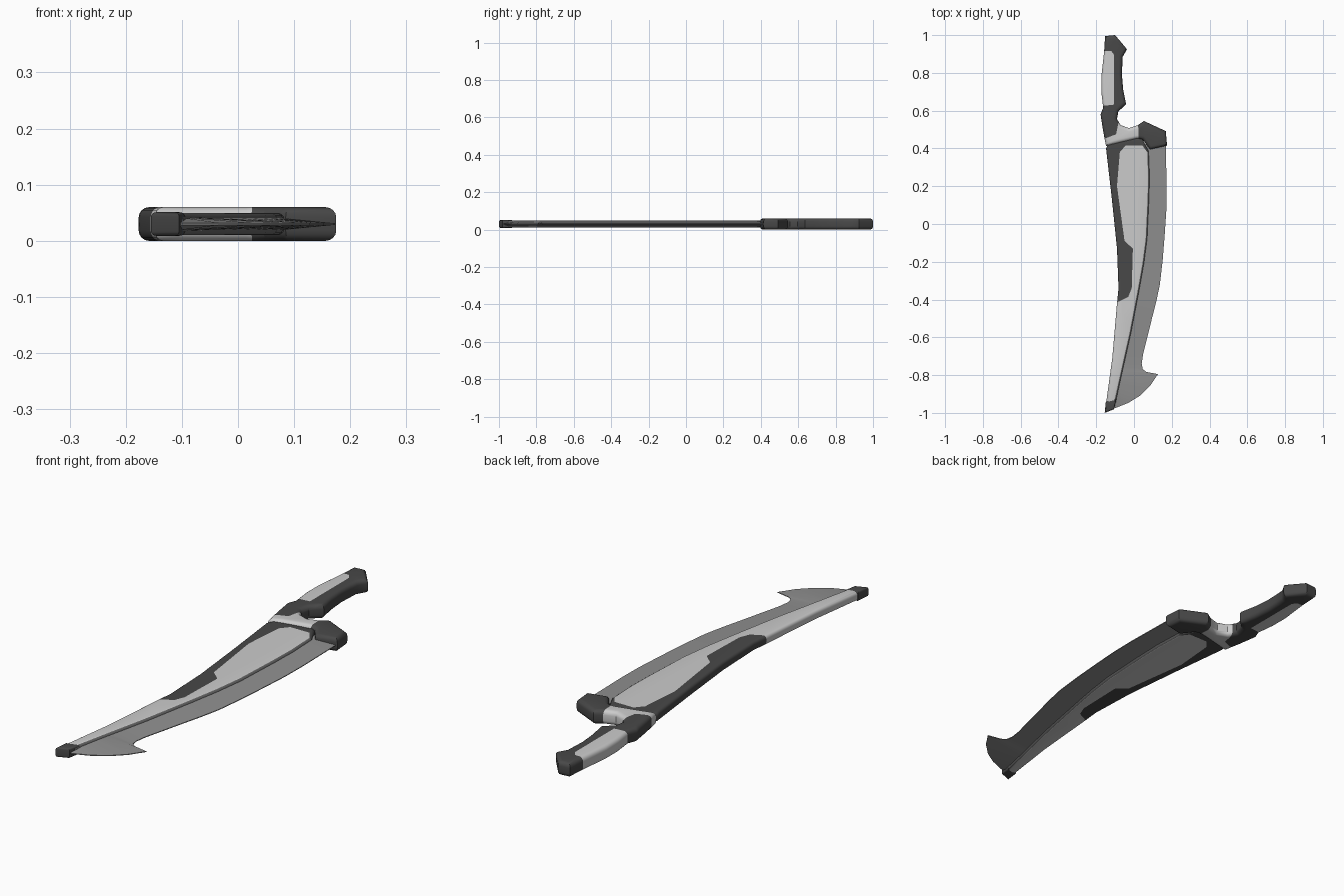
import bpy, bmesh, math
from mathutils import Vector

if "Cube" in bpy.data.objects:
    bpy.data.objects.remove(bpy.data.objects["Cube"])

def material(name, v):
    m = bpy.data.materials.new(name)
    m.diffuse_color = (v, v, v, 1)
    m.use_nodes = True
    m.node_tree.nodes["Principled BSDF"].inputs["Base Color"].default_value = m.diffuse_color
    return m

LIGHT = material("light grey", 0.60)
STEEL = material("steel grey", 0.28)
DARK = material("charcoal", 0.065)
RAIL = material("rail grey", 0.14)
MID = 0.03  # mid-plane height

def finish(bm, name, mats, angle=35):
    bmesh.ops.recalc_face_normals(bm, faces=bm.faces)
    me = bpy.data.meshes.new(name)
    bm.to_mesh(me)
    bm.free()
    for m in mats:
        me.materials.append(m)
    ob = bpy.data.objects.new(name, me)
    bpy.context.collection.objects.link(ob)
    bpy.ops.object.select_all(action='DESELECT')
    ob.select_set(True)
    bpy.context.view_layer.objects.active = ob
    bpy.ops.object.shade_smooth_by_angle(angle=math.radians(angle))
    return ob

def inset(pts, d):
    """Mitred inward offset of a closed outline."""
    n = len(pts)
    P = [Vector(p) for p in pts]
    area = sum(P[i].x * P[(i + 1) % n].y - P[(i + 1) % n].x * P[i].y for i in range(n))
    s = 1 if area > 0 else -1
    out = []
    for i in range(n):
        a = (P[i] - P[i - 1]).normalized()
        b = (P[(i + 1) % n] - P[i]).normalized()
        na, nb = Vector((-a.y, a.x)) * s, Vector((-b.y, b.x)) * s
        m = (na + nb).normalized()
        out.append(P[i] + m * d / max(0.5, m.dot(na)))
    return out

def rounded_slab(pts, half, r, steps=4):
    """Outline extruded to +-half about MID with rounded rims."""
    bm = bmesh.new()
    prof = [(r * (1 - math.sin(t)), half - r + r * math.cos(t))
            for t in [math.pi / 2 * k / steps for k in range(steps + 1)]]
    prof = prof + [(d, -z) for d, z in reversed(prof)]
    rings = [[bm.verts.new((p.x, p.y, MID + z)) for p in inset(pts, d)] for d, z in prof]
    n = len(pts)
    for A, B in zip(rings, rings[1:]):
        for i in range(n):
            bm.faces.new((A[i], A[(i + 1) % n], B[(i + 1) % n], B[i]))
    bm.faces.new(rings[0])
    bm.faces.new(rings[-1])
    bmesh.ops.triangulate(bm, faces=[f for f in bm.faces if len(f.verts) > 4])
    bmesh.ops.recalc_face_normals(bm, faces=bm.faces)
    return bm

def inside(p, poly):
    hit = False
    for (x1, y1), (x2, y2) in zip(poly, poly[1:] + poly[:1]):
        if (y1 > p.y) != (y2 > p.y) and p.x < (x2 - x1) * (p.y - y1) / (y2 - y1) + x1:
            hit = not hit
    return hit

def paint(bm, regions):
    """Cut the mesh along each region's sides, then colour faces within."""
    for poly, _ in regions:
        for a, b in zip(poly, poly[1:] + poly[:1]):
            bmesh.ops.bisect_plane(bm, geom=bm.verts[:] + bm.edges[:] + bm.faces[:], dist=1e-5,
                                   plane_co=(a[0], a[1], 0),
                                   plane_no=(b[1] - a[1], a[0] - b[0], 0))
    bmesh.ops.triangulate(bm, faces=[f for f in bm.faces if len(f.verts) > 4])
    for f in bm.faces:
        c = f.calc_center_median()
        for poly, idx in regions:
            if inside(c, poly):
                f.material_index = idx

# Grip, finger notch and guard as one rounded slab
handle = [(-0.153, 0.995), (-0.10, 1.0), (-0.037, 0.925), (-0.060, 0.885), (-0.064, 0.79),
          (-0.057, 0.71), (-0.042, 0.635), (-0.083, 0.595), (-0.090, 0.555), (-0.070, 0.523),
          (-0.027, 0.508), (0.020, 0.523), (0.053, 0.545), (0.168, 0.492), (0.175, 0.415),
          (0.085, 0.395), (0.045, 0.448), (0.015, 0.452), (-0.148, 0.412), (-0.163, 0.49),
          (-0.177, 0.58), (-0.163, 0.615), (-0.173, 0.70), (-0.173, 0.78), (-0.158, 0.915)]
bm = rounded_slab(handle, 0.03, 0.018)
paint(bm, [
    ([(-0.3, 0.61), (-0.105, 0.632), (-0.105, 0.895), (-0.12, 0.915), (-0.3, 0.915)], 1),
    ([(-0.2, 0.435), (-0.095, 0.475), (-0.078, 0.56), (0.02, 0.56), (0.025, 0.46),
      (0.02, 0.40), (-0.2, 0.36)], 1)])
finish(bm, "handle_and_guard", [DARK, LIGHT])

# Blade spine: light body with dark backing and frame
divider = [(0.078, 0.385), (0.083, 0.25), (0.08, 0.13), (0.07, -0.08), (0.053, -0.21),
           (0.03, -0.34), (-0.016, -0.58), (-0.063, -0.79), (-0.098, -0.95)]
back = [(-0.148, -0.95), (-0.115, -0.71), (-0.09, -0.42), (-0.082, -0.34), (-0.09, -0.13),
        (-0.118, 0.14), (-0.148, 0.40), (-0.13, 0.435), (0.04, 0.46)]
bm = rounded_slab(divider + back, 0.02, 0.013)
paint(bm, [([(-0.2, 0.5), (0.2, 0.5), (0.2, 0.375), (0.07, 0.38), (0.045, 0.415),
             (-0.045, 0.415), (-0.075, 0.38), (-0.09, 0.20), (-0.05, -0.09), (-0.006, -0.13),
             (-0.012, -0.34), (-0.03, -0.385), (-0.08, -0.41), (-0.2, -0.42)], 1)])
for f in bm.faces:  # bevelled rail beside the cutting edge
    if f.normal.x > 0.25 and f.material_index == 0:
        f.material_index = 2
finish(bm, "blade_spine", [LIGHT, DARK, RAIL])

# Cutting edge: wedge lofted from the divider to the outer curve, with hook
def divider_x(y):
    for (x1, y1), (x2, y2) in zip(divider, divider[1:]):
        if y >= y2:
            return x1 + (x2 - x1) * (y - y1) / (y2 - y1)
    return divider[-1][0]

outer = [(0.168, 0.43, 0.43), (0.173, 0.185, 0.20), (0.171, 0.07, 0.09), (0.163, -0.05, -0.03),
         (0.152, -0.19, -0.17), (0.137, -0.32, -0.29), (0.118, -0.41, -0.38),
         (0.095, -0.50, -0.48), (0.068, -0.61, -0.60), (0.048, -0.69, -0.68),
         (0.041, -0.74, -0.73), (0.046, -0.768, -0.76), (0.065, -0.783, -0.78),
         (0.127, -0.795, -0.80), (0.085, -0.857, -0.84), (0.03, -0.91, -0.88),
         (-0.03, -0.947, -0.91), (-0.10, -0.975, -0.95)]
bm = bmesh.new()
sections = []
for x, y, yi in outer:
    xi = divider_x(yi) - 0.015
    sections.append([bm.verts.new(c) for c in
                     ((xi, yi, MID + 0.012), (x, y, MID + 0.0015),
                      (x, y, MID - 0.0015), (xi, yi, MID - 0.012))])
for A, B in zip(sections, sections[1:]):
    for i in range(4):
        bm.faces.new((A[i], A[(i + 1) % 4], B[(i + 1) % 4], B[i]))
bm.faces.new(sections[0])
bm.faces.new(sections[-1])
finish(bm, "cutting_edge", [STEEL])

# Dark cap on the blade tip
tip = [(-0.155, -1.0), (-0.105, -0.98), (-0.094, -0.925), (-0.118, -0.932), (-0.149, -0.94)]
finish(rounded_slab(tip, 0.021, 0.008), "tip_cap", [DARK])
